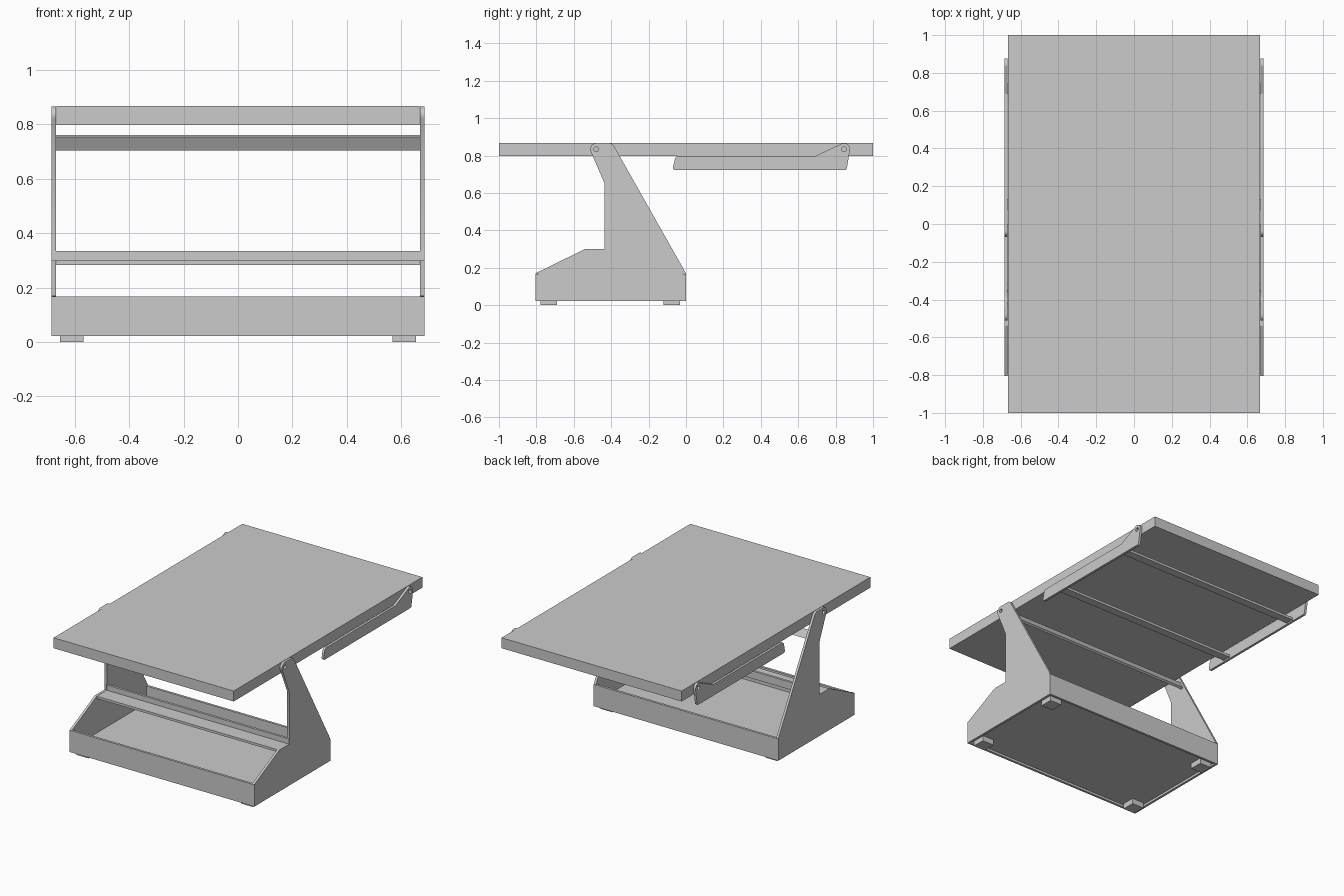
import bpy
from math import cos, sin, radians, pi

if "Cube" in bpy.data.objects:
    bpy.data.objects.remove(bpy.data.objects["Cube"])

T = 0.016          # sheet thickness
XI, XO = 0.669, 0.685  # inner and outer faces of the side plates


def box(name, x, y, z, tilt=0):
    """Box from (min, max) ranges, optionally tilted about x."""
    mid = [(a + b) / 2 for a, b in (x, y, z)]
    bpy.ops.mesh.primitive_cube_add(size=1, location=mid, rotation=(tilt, 0, 0))
    ob = bpy.context.object
    ob.name = name
    ob.scale = [b - a for a, b in (x, y, z)]
    bpy.ops.object.transform_apply(location=False, rotation=False, scale=True)
    return ob


def arc(cy, cz, r, a0, a1, n=10):
    return [(cy + r * cos(radians(a0 + (a1 - a0) * i / n)),
             cz + r * sin(radians(a0 + (a1 - a0) * i / n))) for i in range(n + 1)]


def plate(name, outline, hole, x):
    """Flat sheet in the y-z plane with a round hole, centred on x."""
    cu = bpy.data.curves.new(name, 'CURVE')
    cu.dimensions = '2D'
    cu.fill_mode = 'BOTH'
    cu.extrude = T / 2
    for pts in (outline, arc(*hole, 0, 345, 23)):
        sp = cu.splines.new('POLY')
        sp.points.add(len(pts) - 1)
        for p, (y, z) in zip(sp.points, pts):
            p.co = (y, z, 0, 1)
        sp.use_cyclic_u = True
    ob = bpy.data.objects.new(name, cu)
    bpy.context.collection.objects.link(ob)
    ob.rotation_euler = (pi / 2, 0, pi / 2)
    ob.location.x = x
    bpy.ops.object.select_all(action='DESELECT')
    ob.select_set(True)
    bpy.context.view_layer.objects.active = ob
    bpy.ops.object.convert(target='MESH')
    bpy.ops.object.shade_smooth_by_angle(angle=radians(25))


# Tabletop
box("tabletop", (-0.668, 0.668), (-1, 1), (0.797, 0.867))

# Side stands and hinged support arms
stand = ([(-0.789, 0.022), (-T, 0.022), (-T, 0.168), (0, 0.17)]
         + arc(-0.41, 0.838, 0.028, 29.5, 90)
         + arc(-0.48, 0.834, 0.032, 90, 203)
         + [(-0.435, 0.65), (-0.435, 0.30), (-0.54, 0.30), (-0.789, 0.178),
            (-0.805, 0.17), (-0.789, 0.168)])
arm = (arc(-0.058, 0.734, 0.012, 175, 270, 4)
       + arc(0.848, 0.734, 0.012, 270, 350, 4)
       + arc(0.845, 0.834, 0.032, -10, 116)
       + [(0.69, 0.797)]
       + arc(-0.04, 0.777, 0.02, 90, 172, 5))
for side, label in ((-1, "left"), (1, "right")):
    x = side * (XI + XO) / 2
    plate(label + "_side_stand", stand, (-0.48, 0.834, 0.013), x)
    plate(label + "_support_arm", arm, (0.845, 0.834, 0.013), x)

# Base tray
box("tray_front", (-XO, XO), (-0.805, -0.789), (0.022, 0.168))
box("tray_back", (-XO, XO), (-T, 0), (0.022, 0.168))
box("tray_floor", (-XI, XI), (-0.789, -T), (0.037, 0.053))

# Feet
for sx in (-1, 1):
    for y in (-0.733, -0.075):
        box("foot", tuple(sorted((sx * 0.567, sx * 0.655))),
            (y - 0.044, y + 0.044), (0, 0.037))

# Ledge above the tray
box("ledge_shelf", (-XI, XI), (-0.54, -0.419), (0.283, 0.299))
box("ledge_back_strip", (-XI, XI), (-0.435, -0.419), (0.299, 0.334))
for x0, x1 in ((-XO, -XI), (XI, XO)):
    box("ledge_end", (x0, x1), (-0.436, -0.42), (0.299, 0.334))

# Slanted rail between the stands, parallel to their rear edge
box("slanted_rail", (-XI, XI), (-0.350, -0.334), (0.705, 0.761), radians(29.5))

# Cross bars joining the support arms
for y in (0.715, 0.105):
    box("cross_bar", (-XI, XI), (y - 0.028, y + 0.028), (0.731, 0.747))
